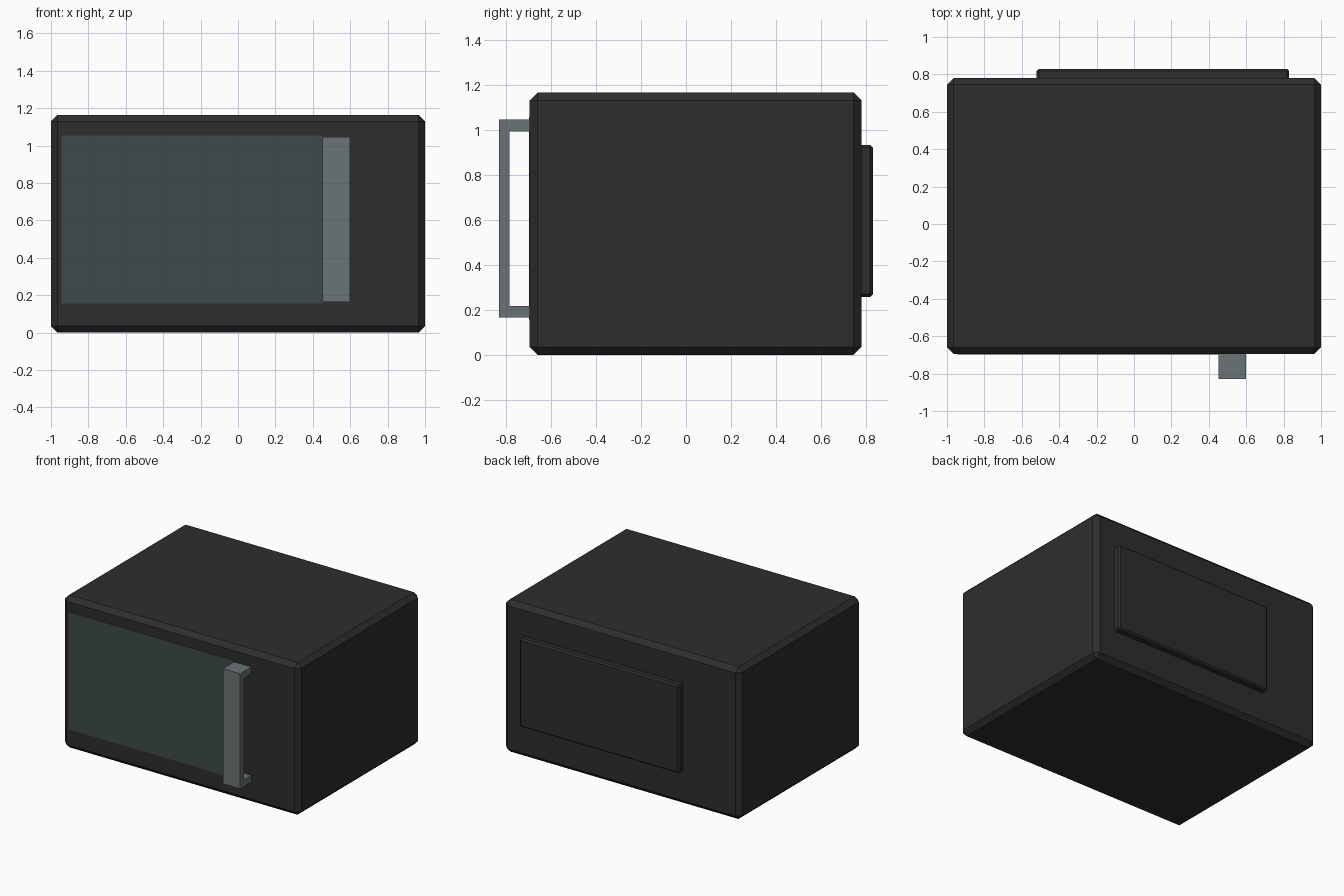
import bpy

if "Cube" in bpy.data.objects:
    bpy.data.objects.remove(bpy.data.objects["Cube"])


def material(name, rgb):
    m = bpy.data.materials.new(name)
    m.diffuse_color = (*rgb, 1.0)
    m.use_nodes = True
    m.node_tree.nodes["Principled BSDF"].inputs["Base Color"].default_value = m.diffuse_color
    return m


CASING = material("charcoal casing", (0.027, 0.027, 0.027))
GLASS = material("dark teal glass", (0.046, 0.070, 0.068))
METAL = material("grey handle metal", (0.145, 0.172, 0.178))


def box(name, lo, hi, mat, bevel=0.0):
    """Box between two corners, with an optional chamfer on every edge."""
    size = [b - a for a, b in zip(lo, hi)]
    centre = [(a + b) / 2 for a, b in zip(lo, hi)]
    bpy.ops.mesh.primitive_cube_add(size=1, location=centre)
    ob = bpy.context.object
    ob.name = name
    ob.scale = size
    bpy.ops.object.transform_apply(location=False, rotation=False, scale=True)
    ob.data.materials.append(mat)
    if bevel:
        mod = ob.modifiers.new("chamfer", 'BEVEL')
        mod.width = bevel
        mod.segments = 1
    return ob


# Main casing with chamfered edges
FRONT, BACK = -0.695, 0.78
box("casing", (-1, FRONT, 0), (1, BACK, 1.165), CASING, 0.035)

# Raised panel on the back
box("back_panel", (-0.52, BACK - 0.02, 0.257), (0.83, 0.83, 0.933), CASING, 0.012)

# Door glass, a thin plate on the front
box("door_glass", (-0.945, FRONT - 0.003, 0.157), (0.452, FRONT + 0.004, 1.055), GLASS)

# Door handle: one C-shaped side profile (y, z) extruded along x
profile = [(FRONT, 0.165), (-0.83, 0.165), (-0.83, 1.045), (FRONT, 1.045),
           (FRONT, 0.993), (-0.785, 0.993), (-0.785, 0.217), (FRONT, 0.217)]
n = len(profile)
verts = [(x, y, z) for x in (0.453, 0.6) for y, z in profile]
faces = [(i, (i + 1) % n, (i + 1) % n + n, i + n) for i in range(n)]
# side caps split into bottom arm, upright and top arm
caps = [(0, 1, 6, 7), (1, 2, 5, 6), (2, 3, 4, 5)]
faces += [c[::-1] for c in caps] + [tuple(i + n for i in c) for c in caps]
mesh = bpy.data.meshes.new("door_handle")
mesh.from_pydata(verts, [], faces)
mesh.materials.append(METAL)
handle = bpy.data.objects.new("door_handle", mesh)
bpy.context.collection.objects.link(handle)

# Consistent outward normals on the handle
bpy.ops.object.select_all(action='DESELECT')
handle.select_set(True)
bpy.context.view_layer.objects.active = handle
bpy.ops.object.mode_set(mode='EDIT')
bpy.ops.mesh.select_all(action='SELECT')
bpy.ops.mesh.normals_make_consistent(inside=False)
bpy.ops.object.mode_set(mode='OBJECT')
